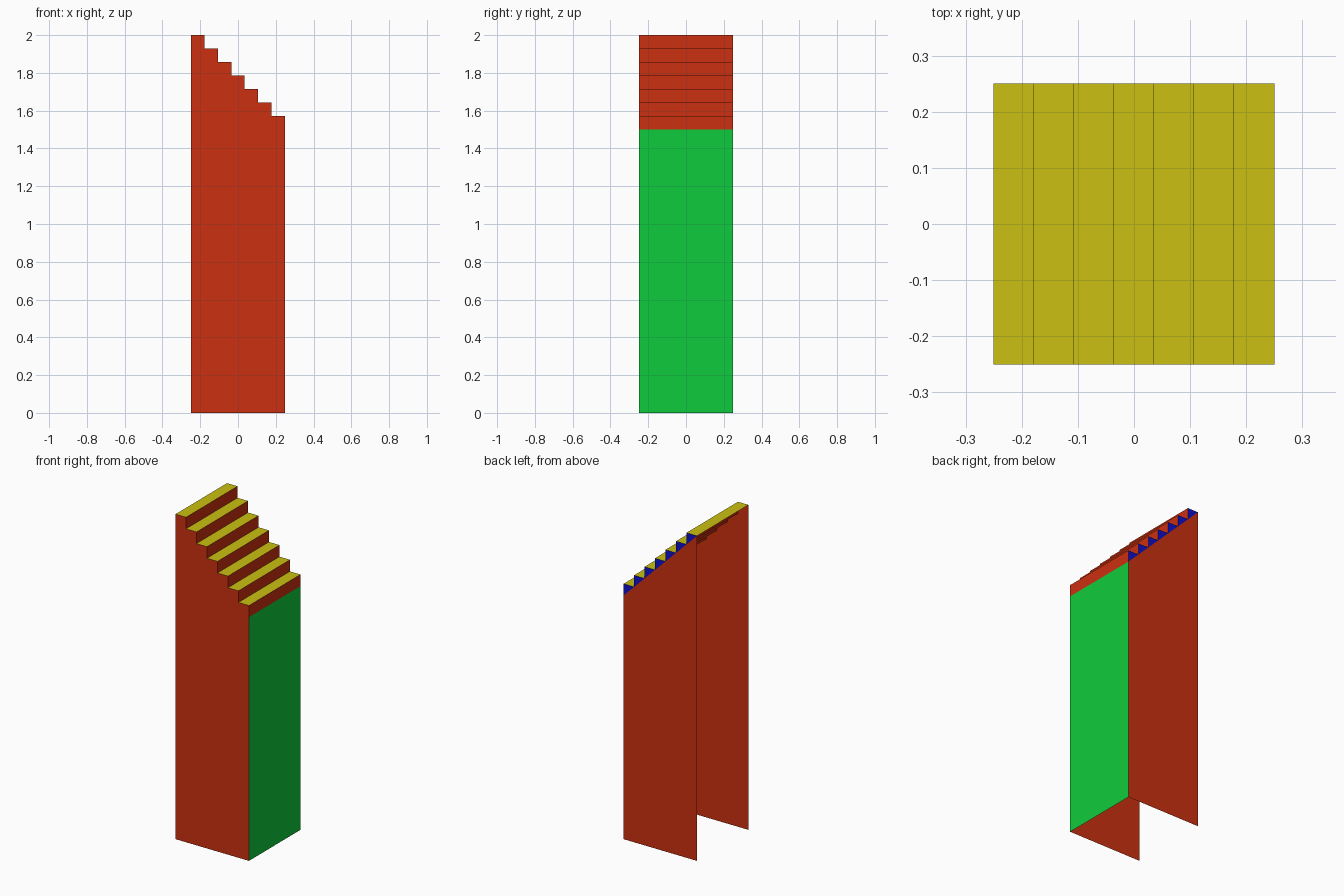
import bpy

if "Cube" in bpy.data.objects:
    bpy.data.objects.remove(bpy.data.objects["Cube"], do_unlink=True)

HALF = 0.25
STEPS = 7
SIZE = 2 * HALF / STEPS      # tread depth equals riser height
LOW = 1.5                    # foot of the stair slope
TOP = 2.0


def material(name, color):
    mat = bpy.data.materials.new(name)
    mat.use_nodes = True
    mat.diffuse_color = (*color, 1)
    mat.node_tree.nodes["Principled BSDF"].inputs["Base Color"].default_value = (*color, 1)
    return mat


red = material("red", (0.6, 0.03, 0.005))
green = material("green", (0.005, 0.6, 0.045))
yellow = material("yellow", (0.6, 0.53, 0.006))
blue = material("blue", (0.005, 0.005, 0.6))


def sheet(name, polygons, mat):
    """One flat-shaded object made of separate polygons."""
    verts, faces = [], []
    for poly in polygons:
        faces.append(range(len(verts), len(verts) + len(poly)))
        verts.extend(poly)
    mesh = bpy.data.meshes.new(name)
    mesh.from_pydata(verts, [], [tuple(f) for f in faces])
    mesh.materials.append(mat)
    obj = bpy.data.objects.new(name, mesh)
    bpy.context.collection.objects.link(obj)


def upright(profile, y):
    """Stand an (x, z) profile at y, facing outward."""
    points = [(x, y, z) for x, z in profile]
    return points if y < 0 else points[::-1]


def across_x(x, z0, z1):
    return [(x, -HALF, z0), (x, HALF, z0), (x, HALF, z1), (x, -HALF, z1)]


# Outer edge x and tread height of each step, lowest first
steps = [(HALF - i * SIZE, LOW + (i + 1) * SIZE) for i in range(STEPS)]

# Sloped side walls and the triangles that fill the steps above them
wall = [(-HALF, 0), (HALF, 0), (HALF, LOW), (-HALF, TOP)]
for side, y, tooth_mat in (("front", -HALF, red), ("back", HALF, blue)):
    sheet(side + "_wall", [upright(wall, y)], red)
    teeth = [upright([(x, z - SIZE), (x, z), (x - SIZE, z)], y) for x, z in steps]
    sheet(side + "_step_sides", teeth, tooth_mat)

# Stair risers and treads
sheet("risers", [across_x(x, z - SIZE, z) for x, z in steps], red)
sheet("treads", [[(x - SIZE, -HALF, z), (x, -HALF, z), (x, HALF, z), (x - SIZE, HALF, z)]
                 for x, z in steps], yellow)

# Panel below the stairs; the opposite side and the bottom stay open
sheet("end_panel", [across_x(HALF, 0, LOW)], green)
